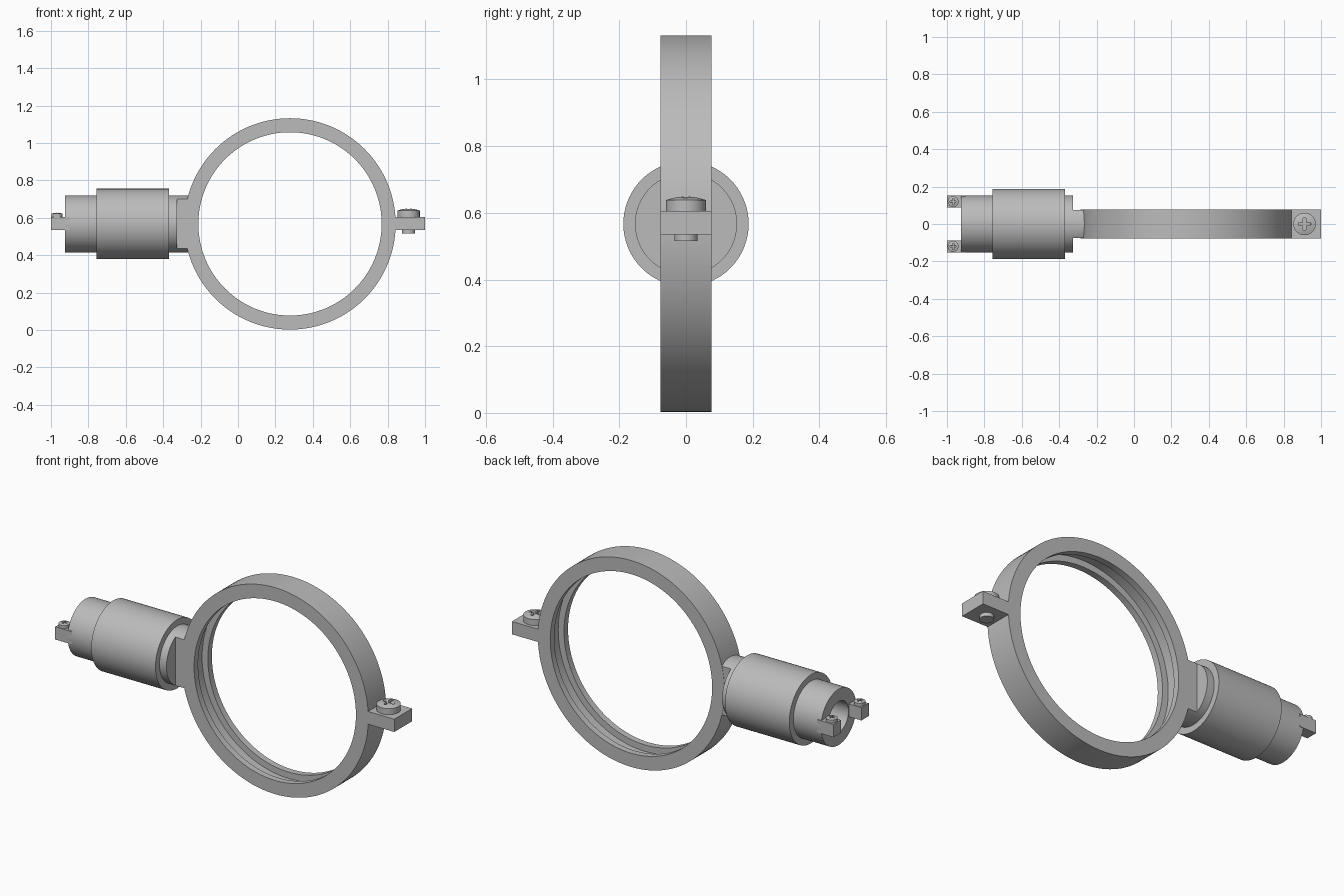
import bpy, bmesh, math
from mathutils import Matrix, Vector

cube = bpy.data.objects.get("Cube")
if cube:
    bpy.data.objects.remove(cube, do_unlink=True)

metal = bpy.data.materials.new("brushed grey metal")
metal.use_nodes = True
GREY = (0.5, 0.5, 0.5, 1)
metal.diffuse_color = GREY
metal.node_tree.nodes["Principled BSDF"].inputs["Base Color"].default_value = GREY

MID = 0.567       # height of the shared axis
RING_X = 0.278    # ring centre
HALF = 0.077      # half the ring width


def finish(name, bm):
    bmesh.ops.recalc_face_normals(bm, faces=bm.faces)
    mesh = bpy.data.meshes.new(name)
    bm.to_mesh(mesh)
    bm.free()
    obj = bpy.data.objects.new(name, mesh)
    bpy.context.collection.objects.link(obj)
    mesh.materials.append(metal)
    bpy.ops.object.select_all(action="DESELECT")
    obj.select_set(True)
    bpy.context.view_layer.objects.active = obj
    bpy.ops.object.shade_smooth_by_angle(angle=math.radians(30))
    return obj


def lathe(name, profile, axis, centre, steps=64, closed=False):
    """Spin (radius, distance along axis) points around an axis."""
    bm = bmesh.new()
    verts = [bm.verts.new((r, 0, h)) for r, h in profile]
    edges = [bm.edges.new(p) for p in zip(verts, verts[1:])]
    if closed:
        edges.append(bm.edges.new((verts[-1], verts[0])))
    bmesh.ops.spin(bm, geom=verts + edges, cent=(0, 0, 0), axis=(0, 0, 1),
                   angle=math.tau, steps=steps, use_merge=True)
    bmesh.ops.remove_doubles(bm, verts=bm.verts, dist=1e-5)
    turn = Vector((0, 0, 1)).rotation_difference(Vector(axis)).to_matrix().to_4x4()
    bm.transform(Matrix.Translation(centre) @ turn)
    return finish(name, bm)


def box(name, low, high):
    bm = bmesh.new()
    bmesh.ops.create_cube(bm, size=1)
    low, high = Vector(low), Vector(high)
    bm.transform(Matrix.Translation((low + high) / 2) @ Matrix.Diagonal(high - low).to_4x4())
    return finish(name, bm)


def cut(target, cutter):
    mod = target.modifiers.new("cut", "BOOLEAN")
    mod.operation = "DIFFERENCE"
    mod.solver = "EXACT"
    mod.object = cutter
    cutter.hide_render = True
    cutter.hide_set(True)
    cutter.display_type = "WIRE"
    bpy.context.view_layer.objects.active = target
    target.select_set(True)
    bpy.ops.object.modifier_apply(modifier=mod.name)
    bpy.data.objects.remove(cutter, do_unlink=True)


def screw(name, x, y, z, radius, height, shank, depth):
    """Domed head with a cross recess and a shank below it."""
    profile = [(0, -depth), (shank, -depth), (shank, 0), (radius, 0), (radius, height * 0.75)]
    for i in range(1, 6):
        a = i / 5
        profile.append((radius * (1 - a), height * (0.75 + 0.25 * (1 - (1 - a) ** 2))))
    obj = lathe(name, profile, (0, 0, 1), (x, y, z), 40)
    long, thin = radius * 0.55, radius * 0.12
    for sx, sy in ((long, thin), (thin, long)):
        cut(obj, box(name + "_slot", (x - sx, y - sy, z + height * 0.45),
                     (x + sx, y + sy, z + height * 1.5)))
    return obj


# Clamp ring with an inner channel
OUT, INN, CHAN, LIP = 0.565, 0.49, 0.525, 0.042
lathe("clamp_ring", [(INN, -HALF), (OUT, -HALF), (OUT, HALF), (INN, HALF),
                     (INN, LIP), (CHAN, LIP), (CHAN, -LIP), (INN, -LIP)],
      (0, 1, 0), (RING_X, 0, MID), 128, closed=True)

# Stepped barrel with a bore in its outer end
lathe("barrel", [(0, -0.6), (0.085, -0.6), (0.085, -0.924), (0.153, -0.924), (0.153, -0.757),
                 (0.188, -0.757), (0.188, -0.368), (0.153, -0.368), (0.153, -0.326), (0, -0.326)],
      (1, 0, 0), (0, 0, MID), 72)

# Flat-sided neck joining barrel and ring
bm = bmesh.new()
side = HALF - 0.001
start = math.acos(side / 0.153)
outline = []
for i in range(17):
    a = start + (math.pi - 2 * start) * i / 16
    outline.append((0.153 * math.cos(a), 0.153 * math.sin(a)))
outline += [(-y, -z) for y, z in outline]
face = bm.faces.new([bm.verts.new((-0.34, y, MID + z)) for y, z in outline])
ext = bmesh.ops.extrude_face_region(bm, geom=[face])
bmesh.ops.translate(bm, vec=(0.085, 0, 0),
                    verts=[v for v in ext["geom"] if isinstance(v, bmesh.types.BMVert)])
finish("neck", bm)

# Closing tab and its screw
LOW, TOP = 0.535, 0.605
box("clamp_tab", (0.825, -HALF, LOW), (1, HALF, TOP))
screw("clamp_screw", 0.912, 0, TOP, 0.06, 0.044, 0.035, TOP - 0.515)

# Terminal lugs and their small screws
for label, s in (("left", 1), ("right", -1)):
    y = s * 0.12
    box("terminal_lug_" + label, (-1, y - 0.032, LOW), (-0.9, y + 0.032, TOP))
    screw("terminal_screw_" + label, -0.967, y, TOP, 0.029, 0.022, 0.015, 0.03)
